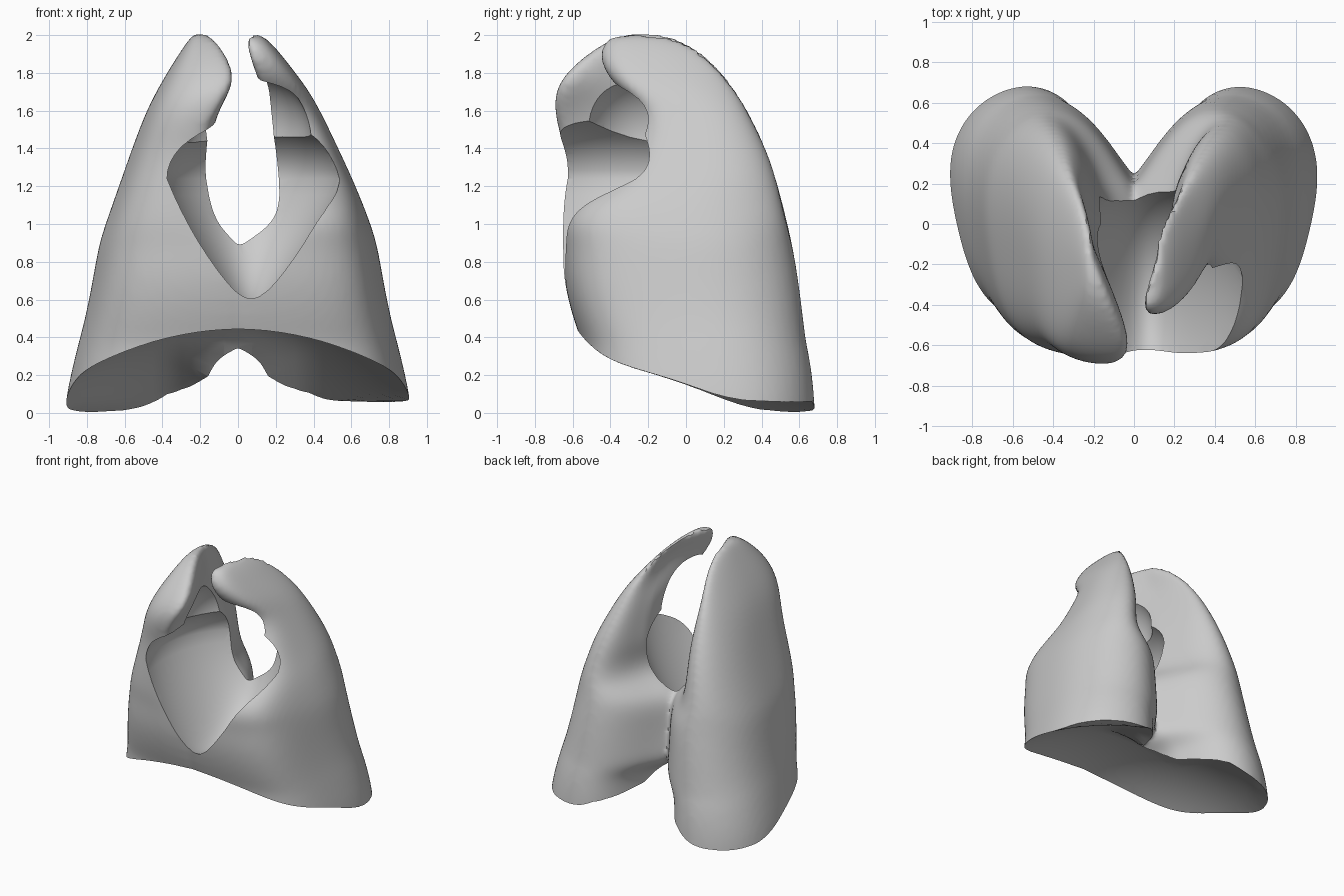
import bpy, bmesh, math

if "Cube" in bpy.data.objects:
    bpy.data.objects.remove(bpy.data.objects["Cube"])

grey = bpy.data.materials.new("soft_grey")
grey.diffuse_color = (0.6, 0.6, 0.6, 1)
grey.use_nodes = True
grey.node_tree.nodes["Principled BSDF"].inputs["Base Color"].default_value = grey.diffuse_color

# Plan outline of one lobe: (fraction from inner to outer side, fraction from front to back)
OUTLINE = [(0, .64), (.08, .71), (.2, .85), (.36, .97), (.58, 1.02), (.82, .95), (.97, .80),
           (1.01, .62), (.98, .42), (.92, .21), (.79, .07), (.54, .0), (.25, -.02), (.03, -.01), (-.02, .3)]

# Levels: z, inner front x, inner back x, outer x, front y, back y
BASE = [(-.5, .14, .14, .945, -.48, .685), (-.1, .14, .14, .93, -.49, .685),
        (.1, .14, .14, .91, -.50, .68), (.29, .14, .14, .865, -.52, .655),
        (.37, -.25, -.04, .845, -.53, .635), (.5, -.25, -.04, .81, -.58, .62),
        (.7, -.25, -.04, .77, -.63, .595), (.88, -.25, -.04, .74, -.635, .565)]
LEFT = BASE + [(.99, .11, .11, .705, -.635, .54), (1.2, .14, .14, .63, -.63, .49),
               (1.4, .15, .15, .56, -.625, .425), (1.6, .08, .18, .485, -.69, .33),
               (1.75, -.04, .21, .405, -.67, .235), (1.88, .02, .20, .325, -.54, .125),
               (1.97, .10, .19, .265, -.41, -.01), (2.01, .15, .20, .23, -.30, -.14)]
RIGHT = BASE + [(.99, .14, .16, .705, -.635, .535), (1.12, .20, .20, .655, -.57, .505),
                (1.25, .20, .20, .60, -.33, .475), (1.4, .20, .20, .53, -.26, .425),
                (1.6, .15, .19, .435, -.20, .325), (1.72, .10, .19, .365, -.36, .255),
                (1.85, .05, .18, .265, -.45, .145), (1.95, .03, .12, .185, -.44, .035),
                (2.005, .04, .09, .12, -.38, -.13)]


def make_object(name, bm):
    bmesh.ops.recalc_face_normals(bm, faces=bm.faces[:])
    me = bpy.data.meshes.new(name)
    bm.to_mesh(me)
    bm.free()
    ob = bpy.data.objects.new(name, me)
    bpy.context.collection.objects.link(ob)
    me.materials.append(grey)
    return ob


def apply_modifier(ob, kind, **settings):
    mod = ob.modifiers.new("step", kind)
    for key, value in settings.items():
        setattr(mod, key, value)
    bpy.context.view_layer.objects.active = ob
    bpy.ops.object.modifier_apply(modifier=mod.name)


def cut(ob, cutter):
    cutter.hide_render = True
    apply_modifier(ob, 'BOOLEAN', object=cutter, operation='DIFFERENCE', solver='EXACT')
    bpy.data.objects.remove(cutter)


def make_lobe(name, levels, side):
    bm = bmesh.new()
    rings = []
    for z, inner_front, inner_back, outer, front, back in levels:
        power = 4 if z < .95 else 1
        ring = []
        for f, g in OUTLINE:
            inner = inner_front + (inner_back - inner_front) * min(max(g, 0) / .64, 1)
            x = f * outer + inner * max(1 - f, 0) ** power
            ring.append(bm.verts.new((side * x, front + g * (back - front), z)))
        rings.append(ring)
    n = len(OUTLINE)
    for a, b in zip(rings, rings[1:]):
        for i in range(n):
            j = (i + 1) % n
            bm.faces.new((a[i], a[j], b[j], b[i]))
    bm.faces.new(rings[0])
    bm.faces.new(rings[-1])
    ob = make_object(name, bm)
    apply_modifier(ob, 'SUBSURF', levels=2)
    return ob


def make_hollow(name, centre, rx, ry, r_up, r_down, taper):
    bm = bmesh.new()
    bmesh.ops.create_uvsphere(bm, u_segments=40, v_segments=24, radius=1)
    for v in bm.verts:
        x, y, z = v.co
        v.co = (centre[0] + rx * x * (1 + taper * min(z, 0)), centre[1] + ry * y,
                centre[2] + z * (r_up if z > 0 else r_down))
    return make_object(name, bm)


def underside(x, y):
    z = .47 - .38 * x * x - .37 * (y + .3) ** 2
    z -= .25 * min(max(y / .3, 0), 1) * max(0, 1 - abs(x) / .35)
    low = .02 + .03 * math.tanh(x * 8)
    return low + (z - low + math.sqrt((z - low) ** 2 + .003)) / 2


# Two lobes merged into one skin
body = make_lobe("paired_lobes", LEFT, -1)
right = make_lobe("right_lobe", RIGHT, 1)
bpy.ops.object.select_all(action='DESELECT')
body.select_set(True)
right.select_set(True)
bpy.context.view_layer.objects.active = body
bpy.ops.object.join()
apply_modifier(body, 'REMESH', mode='VOXEL', voxel_size=.02)
apply_modifier(body, 'SMOOTH', factor=.5, iterations=6)

# Domed underside
bm = bmesh.new()
bmesh.ops.create_cube(bm, size=2)
bmesh.ops.subdivide_edges(bm, edges=bm.edges[:], cuts=31, use_grid_fill=True)
for v in bm.verts:
    x, y, t = v.co.x * 1.2, v.co.y * 1.2, (v.co.z + 1) / 2
    v.co = (x, y, -1 + t * (underside(x, y) + 1))
cut(body, make_object("dome_cutter", bm))

# Rounded hollow between the lobes, open to the front, and the pocket above it
cut(body, make_hollow("hollow_cutter", (.07, -.4, 1.24), .48, .62, .34, .68, .5))
cut(body, make_hollow("pocket_cutter", (.05, -.25, 1.45), .34, .32, .35, .35, 0))

# Smooth skin with crisp rims
body.data.materials.clear()
body.data.materials.append(grey)
bpy.ops.object.select_all(action='DESELECT')
body.select_set(True)
bpy.context.view_layer.objects.active = body
bpy.ops.object.shade_smooth_by_angle(angle=.7)
